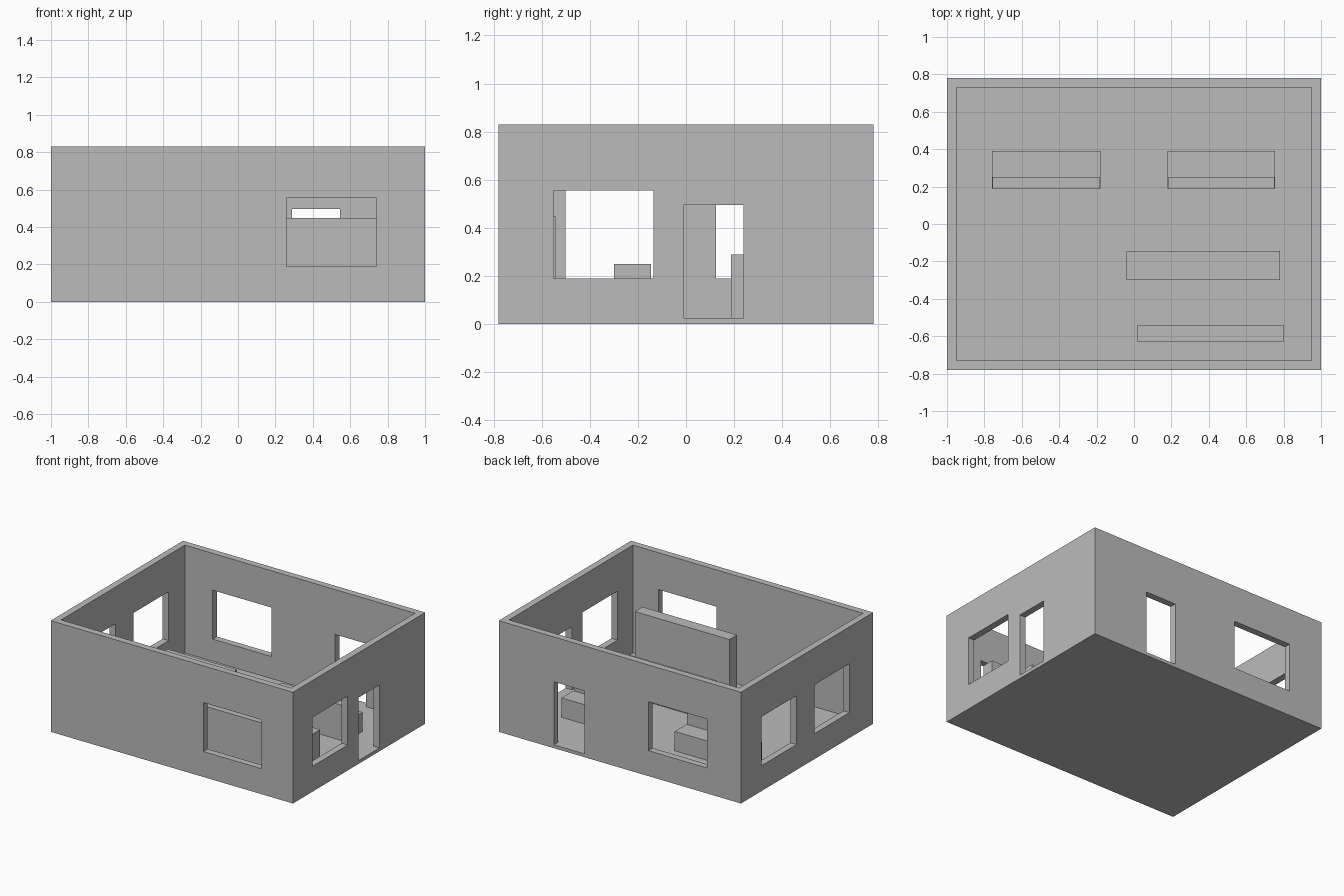
import bpy
import bmesh

cube = bpy.data.objects.get("Cube")
if cube:
    bpy.data.objects.remove(cube, do_unlink=True)

# Single plain grey for everything
grey = bpy.data.materials.new("plain_grey")
grey.use_nodes = True
colour = (0.5, 0.5, 0.5, 1)
grey.diffuse_color = colour
for node in grey.node_tree.nodes:
    if node.type == "BSDF_PRINCIPLED":
        node.inputs["Base Color"].default_value = colour


def boxes(name, *spans):
    """One object made of boxes, each given as (x range, y range, z range)."""
    bm = bmesh.new()
    for span in spans:
        verts = bmesh.ops.create_cube(bm, size=1)["verts"]
        for v in verts:
            for axis, (low, high) in enumerate(span):
                v.co[axis] = low if v.co[axis] < 0 else high
    mesh = bpy.data.meshes.new(name)
    bm.to_mesh(mesh)
    bm.free()
    mesh.materials.append(grey)
    obj = bpy.data.objects.new(name, mesh)
    bpy.context.collection.objects.link(obj)
    return obj


W, D, H = 1.0, 0.78, 0.83
T = 0.05
FLOOR = 0.025
SILL = (0.19, 0.555)
DOOR = (FLOOR, 0.495)
FRONT, BACK = (-D - T, -D + 2 * T), (D - 2 * T, D + T)
EAST, WEST = (W - 2 * T, W + T), (-W - T, -W + 2 * T)

# Outer walls, hollowed and pierced by windows and doors
walls = boxes("walls", ((-W, W), (-D, D), (0, H)))
room = boxes("room_cutter", ((T - W, W - T), (T - D, D - T), (-T, H + T)))
openings = boxes(
    "opening_cutter",
    ((0.26, 0.74), FRONT, SILL),
    ((-0.72, -0.235), BACK, SILL),
    ((0.29, 0.545), BACK, DOOR),
    (EAST, (-0.55, -0.135), SILL),
    (EAST, (-0.01, 0.24), DOOR),
    (WEST, (-0.5, -0.085), SILL),
    (WEST, (0.125, 0.54), SILL),
)
for cutter in (room, openings):
    mod = walls.modifiers.new(cutter.name, "BOOLEAN")
    mod.operation = "DIFFERENCE"
    mod.solver = "EXACT"
    mod.object = cutter

# Bake the cuts and drop the cutters
graph = bpy.context.evaluated_depsgraph_get()
baked = bpy.data.meshes.new_from_object(walls.evaluated_get(graph))
walls.modifiers.clear()
walls.data = baked
for cutter in (room, openings):
    bpy.data.objects.remove(cutter, do_unlink=True)

# Floor slab between the walls
boxes("floor", ((T - W, W - T), (T - D, D - T), (0, FLOOR)))

# Two benches with low backrests
for name, x0, x1 in (("right_bench", -0.76, -0.18), ("left_bench", 0.18, 0.755)):
    boxes(name + "_seat", ((x0, x1), (0.19, 0.39), (FLOOR, 0.17)))
    boxes(name + "_backrest", ((x0 + 0.004, x1 - 0.004), (0.188, 0.25), (0.17, 0.29)))

# Low table and tall counter
boxes("table", ((-0.04, 0.78), (-0.3, -0.145), (FLOOR, 0.25)))
boxes("counter", ((0.02, 0.8), (-0.63, -0.54), (FLOOR, 0.447)))
